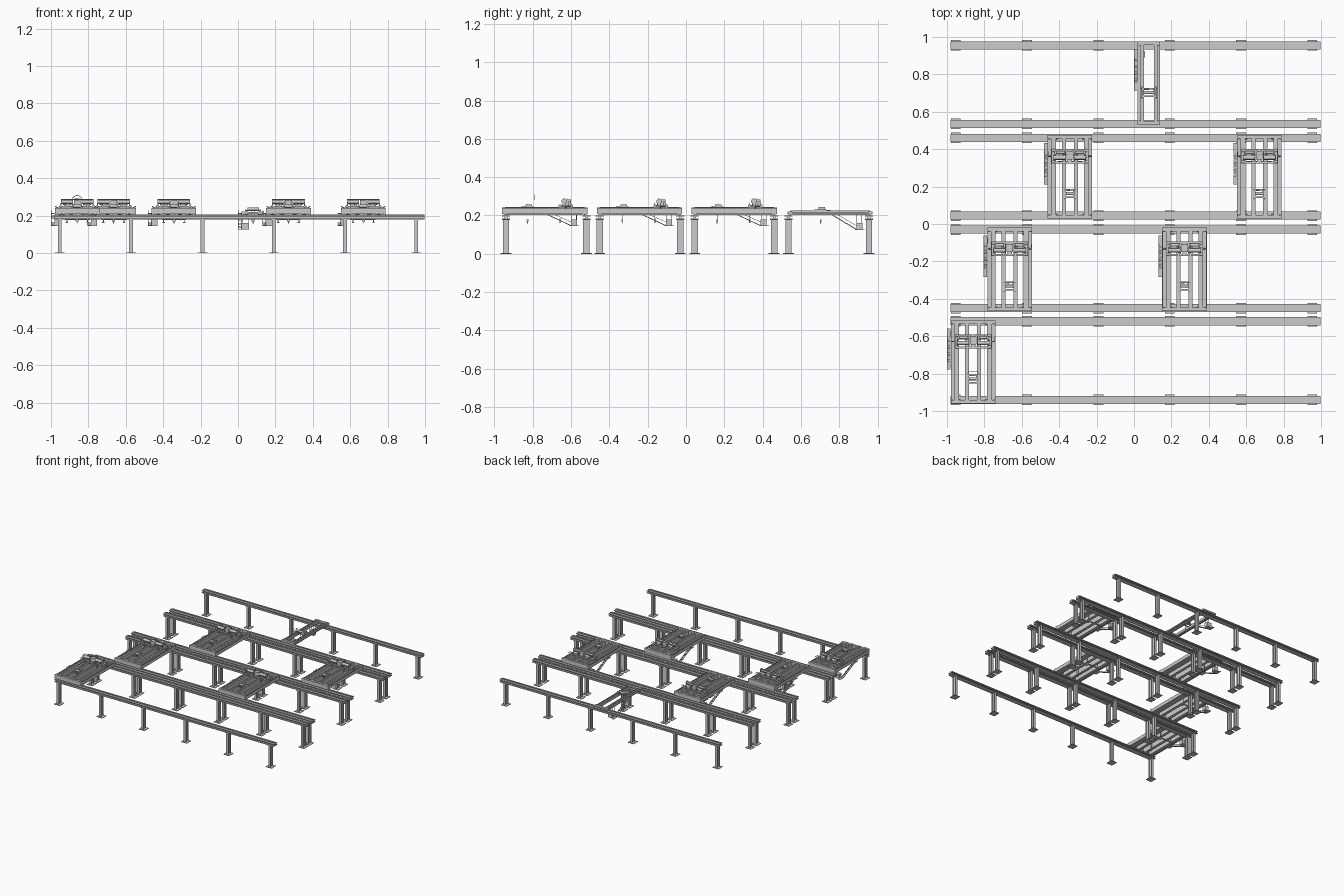
import bpy, bmesh, math
from mathutils import Matrix, Vector

if "Cube" in bpy.data.objects:
    bpy.data.objects.remove(bpy.data.objects["Cube"])


class Part:
    """Collects boxes, cylinders and profiles into one named object."""
    def __init__(self, name):
        self.name, self.bm = name, bmesh.new()

    def box(self, x0, x1, y0, y1, z0, z1):
        m = Matrix.Translation(((x0+x1)/2, (y0+y1)/2, (z0+z1)/2)) @ \
            Matrix.Diagonal((abs(x1-x0), abs(y1-y0), abs(z1-z0), 1))
        bmesh.ops.create_cube(self.bm, size=1, matrix=m)
        return self

    def rod(self, a, b, r, n=12):
        a, b = Vector(a), Vector(b)
        m = Matrix.Translation((a+b)/2) @ (b-a).to_track_quat('Z', 'Y').to_matrix().to_4x4()
        bmesh.ops.create_cone(self.bm, cap_ends=True, segments=n, radius1=r, radius2=r,
                              depth=(b-a).length, matrix=m)
        return self

    def prism(self, pts, x0, x1):
        """Extrudes a y-z profile from x0 to x1."""
        f = self.bm.faces.new([self.bm.verts.new((x0, y, z)) for y, z in pts])
        ext = bmesh.ops.extrude_face_region(self.bm, geom=[f])['geom']
        bmesh.ops.translate(self.bm, vec=(x1-x0, 0, 0),
                            verts=[v for v in ext if isinstance(v, bmesh.types.BMVert)])
        return self

    def finish(self):
        bmesh.ops.recalc_face_normals(self.bm, faces=self.bm.faces[:])
        me = bpy.data.meshes.new(self.name)
        self.bm.to_mesh(me)
        self.bm.free()
        me.set_sharp_from_angle(angle=math.radians(40))
        for p in me.polygons:
            p.use_smooth = True
        return me


def place(me, loc=(0, 0, 0)):
    ob = bpy.data.objects.new(me.name, me)
    ob.location = loc
    bpy.context.collection.objects.link(ob)


# Runways: I-section beam with rail, on six H-section columns
beam = Part("runway_beam")
beam.box(-.98, .997, -.0215, .0215, .195, .2).box(-.98, .997, -.0215, .0215, .18, .184)
beam.box(-.98, .997, -.007, .007, .184, .195).box(-.98, .997, -.003, .003, .2, .205)
cols = Part("runway_columns")
for x in (-.953, -.572, -.19, .191, .572, .953):
    cols.box(x-.026, x+.026, -.028, .028, 0, .004)
    cols.box(x-.015, x+.015, -.0205, .0205, .176, .18)
    for s in (-1, 1):
        cols.box(x-.01, x+.01, s*.0165, s*.012, .004, .176)
    cols.box(x-.003, x+.003, -.012, .012, .004, .176)
beam, cols = beam.finish(), cols.finish()
for y in (.955, .535, .46, .045, -.03, -.45, -.52, -.94):
    place(beam, (0, y, 0))
    place(cols, (0, y, 0))

L = .2225


def bridge(name, hw, girders, top, walk):
    """Girders (x ranges), end trucks with wheels and outer walkways."""
    p = Part(name + "_bridge")
    for a, b in girders:
        for s in (-1, 1):
            p.prism([(-L, top), (L, top), (L, .211), (L-.035, .202),
                     (-L+.035, .202), (-L, .211)], s*a, s*b)
            m = s*(a+b)/2
            p.box(m-.002, m+.002, -L+.015, L-.015, top, top+.003)
    for s in (-1, 1):
        p.box(-hw, hw, s*(L-.019), s*L, .208, top-.002)
        p.box(s*walk, s*hw, -L, L, .208, .213)
        p.box(s*(hw-.003), s*hw, -L, L, .208, top-.006)
        for k in (-.8, -.6, .6, .8):
            p.rod((k*hw-.005, s*.208, .211), (k*hw+.005, s*.208, .211), .008)
        # buffers
        for e in (-1, 1):
            p.box(e*(hw-.012), e*hw, s*.2, s*.216, .205, .222)
    return p.finish()


def access(name, hw, cz, cw):
    """Hanging cab on the left with a stair leading down to it."""
    cab = Part(name + "_cab")
    x0 = -hw-.001
    cab.box(x0, x0+cw, .137, .169, cz, cz+.035)
    for x in (x0+.003, x0+cw-.003):
        for y in (.14, .166):
            cab.rod((x, y, cz+.03), (x, y, .21), .0015, 6)
    st = Part(name + "_stair")
    xa, xb = -hw-.02, -hw-.001
    top = .213
    for x in (xa, xb-.002):
        st.prism([(-.01, top), (.0, top), (.14, cz+.003), (.13, cz+.003)], x, x+.002)
    for i in range(12):
        t = i/11
        st.box(xa, xb, -.006+.138*t, .004+.138*t, top-.002+(cz-top+.004)*t,
               top+(cz-top+.004)*t)
    st.box(xa, xb, -.04, 0, top-.003, top).box(xa, xb, .13, .18, cz, cz+.003)
    for y in (-.04, -.02, 0):
        st.rod((xa+.001, y, top), (xa+.001, y, top+.014), .001, 6)
    st.rod((xa+.001, -.04, top+.014), (xa+.001, 0, top+.014), .001, 6)
    st.rod((xa+.001, 0, top+.014), (xa+.001, .14, cz+.02), .001, 6)
    return [cab.finish(), st.finish()]


def small_trolley(name, y, z, w):
    """Compact hoist trolley with drum, motor, wheels, rope and hook."""
    p = Part(name + "_hoist_trolley")
    for s in (-1, 1):
        p.box(s*w, s*(w-.007), y-.032, y+.032, z+.003, z+.009)
        p.box(-w, w, y+s*.02-.004, y+s*.02+.004, z+.002, z+.007)
        for e in (-1, 1):
            p.rod((s*w, y+e*.024, z+.006), (s*(w-.004), y+e*.024, z+.006), .005)
        p.rod((s*.007, y, .175), (s*.007, y, z+.01), .0008, 6)
    p.rod((-w*.7, y, z+.013), (w*.7, y, z+.013), .008, 16)
    p.rod((-w*.6, y+.019, z+.012), (0, y+.019, z+.012), .005)
    p.box(w*.55, w*.8, y-.01, y+.024, z+.005, z+.02)
    p.box(-.008, .008, y-.004, y+.004, .168, .18)
    p.rod((0, y, .158), (0, y, .17), .002, 8)
    return p.finish()


def main_trolley(name, y, z):
    """Wide trolley with two raised drums along x, gearbox and motors."""
    p = Part(name + "_main_trolley")
    for s in (-1, 1):
        p.box(s*.098, s*.08, y-.038, y+.038, z+.003, z+.011)
        p.box(s*.02, s*.026, y-.036, y+.036, z+.003, z+.009)
        p.box(-.095, .095, y+s*.033-.005, y+s*.033+.005, z+.003, z+.01)
        for e in (-1, 1):
            p.rod((s*.083, y+e*.03, z+.008), (s*.092, y+e*.03, z+.008), .008)
        # drum, flanges and pedestals
        p.rod((s*.022, y-.008, .274), (s*.085, y-.008, .274), .011, 20)
        for x in (.022, .083):
            p.rod((s*x, y-.008, .274), (s*(x+.004), y-.008, .274), .0145, 20)
            p.box(s*x, s*(x+.005), y-.016, y+.0, z+.008, .268)
        p.rod((s*.03, y+.02, .266), (s*.075, y+.02, .266), .008, 16)
        p.box(s*.035, s*.068, y+.012, y+.028, z+.003, .262)
        # sloped outrigger brackets
        p.rod((s*.09, y, .235), (s*.117, y, .249), .003, 8)
        p.rod((s*.117, y, .249), (s*.117, y+.025, .249), .002, 8)
    p.box(-.018, .018, y-.018, y+.026, .255, .284)
    p.box(-.012, .012, y-.03, y+.03, z+.003, .256)
    p.rod((-.085, y+.008, .287), (.085, y+.008, .287), .002, 8)
    return p.finish()


def lifting_beam(name, y):
    p = Part(name + "_lifting_beam")
    p.box(-.065, .065, y-.003, y+.003, .176, .185)
    for s in (-1, 1):
        for d in (-.006, .006):
            p.rod((s*.055+d, y, .18), (s*.055+d, y, .268), .0008, 6)
        p.rod((s*.055, y, .165), (s*.055, y, .178), .0025, 8)
        p.box(s*.055-.006, s*.055+.006, y-.003, y+.003, .162, .166)
    return p.finish()


# Five large double-trolley cranes
G = "large_crane"
large = [bridge(G, .119, [(.075, .1), (.021, .043)], .242, .1),
         *access(G, .119, .145, .032), main_trolley(G, .11, .242),
         small_trolley(G, -.09, .238, .03), lifting_beam(G, .08)]
for x, y in ((-.86, -.7375), (-.665, -.2425), (.27, -.2425), (-.3425, .2525), (.67, .2525)):
    for me in large:
        place(me, (x, y, 0))

# One narrow single-trolley crane
G = "small_crane"
for me in [bridge(G, .06, [(.027, .046)], .222, .046), *access(G, .06, .125, .04),
           small_trolley(G, -.05, .223, .042)]:
    place(me, (.08, .7525, 0))

# Raised arches above the front left crane
arch = Part("raised_arches")
for r in (.03, .018):
    pts = [(-.86+r*math.cos(a), -.79, .272+r*1.2*math.sin(a))
           for a in (math.pi*(.15+.7*i/10) for i in range(11))]
    for a, b in zip(pts, pts[1:]):
        arch.rod(a, b, .0015, 6)
place(arch.finish())
